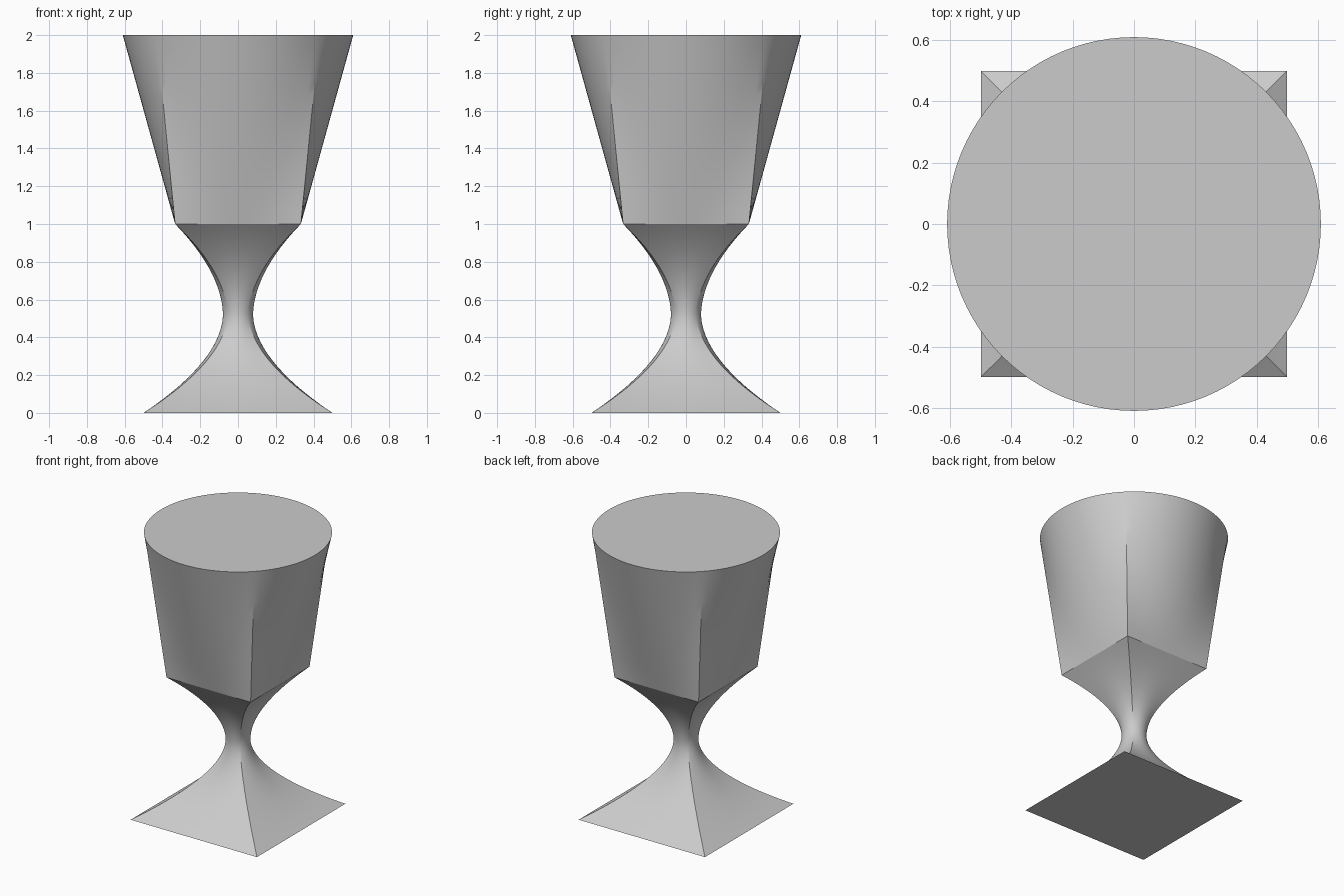
import bpy, bmesh, math

if "Cube" in bpy.data.objects:
    bpy.data.objects.remove(bpy.data.objects["Cube"])

N = 96            # points around each section, divisible by 8
WAIST_Z = 0.52


def ring(square_half, radius, blend, z):
    """Section blended from a square (0) to a circle (1)."""
    pts = []
    for i in range(N):
        a = 2 * math.pi * i / N
        c, s = math.cos(a), math.sin(a)
        q = square_half / max(abs(c), abs(s))
        r = q * (1 - blend) + radius * blend
        pts.append((r * c, r * s, z))
    return pts


def loft(name, rings, cap_bottom, cap_top, material):
    bm = bmesh.new()
    loops = [[bm.verts.new(p) for p in r] for r in rings]
    for lo, hi in zip(loops, loops[1:]):
        for i in range(N):
            j = (i + 1) % N
            bm.faces.new((lo[i], lo[j], hi[j], hi[i]))
    if cap_bottom:
        bm.faces.new(loops[0][::-1])
    if cap_top:
        bm.faces.new(loops[-1])
    mesh = bpy.data.meshes.new(name)
    bm.to_mesh(mesh)
    bm.free()
    mesh.materials.append(material)
    obj = bpy.data.objects.new(name, mesh)
    bpy.context.collection.objects.link(obj)
    bpy.ops.object.select_all(action='DESELECT')
    obj.select_set(True)
    bpy.context.view_layer.objects.active = obj
    bpy.ops.object.shade_smooth_by_angle(angle=math.radians(25))
    return obj


grey = bpy.data.materials.new("plain grey")
grey.diffuse_color = (0.6, 0.6, 0.6, 1)
grey.use_nodes = True
grey.node_tree.nodes["Principled BSDF"].inputs["Base Color"].default_value = grey.diffuse_color

# Stem: square foot narrowing to a round waist, then flaring to a square
stem = []
STEPS = 48
for k in range(STEPS + 1):
    z = k / STEPS
    if z < WAIST_Z:
        half, t = 0.5, (WAIST_Z - z) / WAIST_Z
    else:
        half, t = 0.333, (z - WAIST_Z) / (1 - WAIST_Z)
    stem.append(ring(half, 0.08, 1 - t ** 1.85, z))
loft("stem_and_foot", stem, True, False, grey)

# Bowl: straight loft from the square to the round rim, closed on top
bowl = [ring(0.333, 0.61, k / 16, 1 + k / 16) for k in range(17)]
loft("bowl", bowl, False, True, grey)
